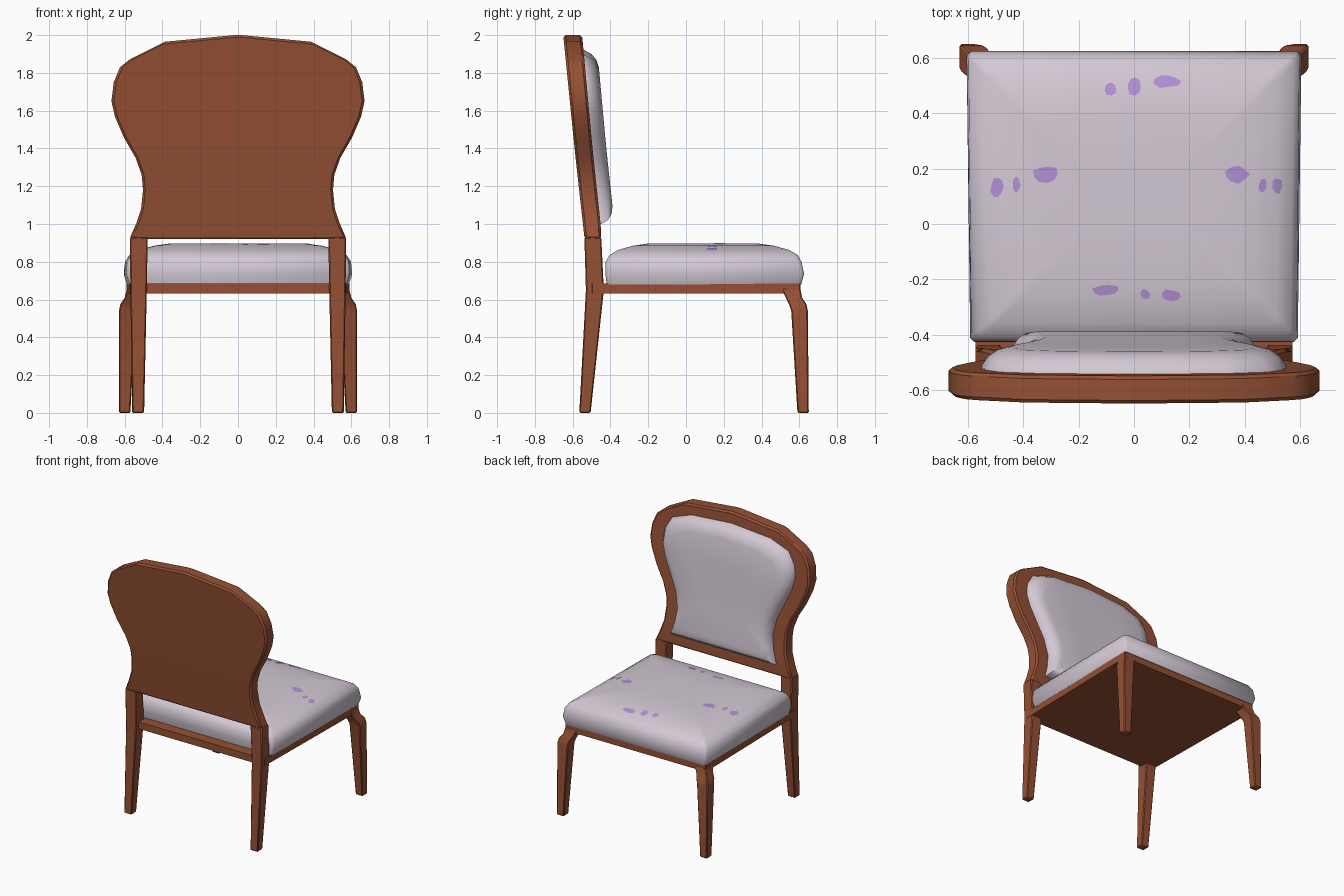
import bpy, bmesh, math, random
from mathutils import Vector
from mathutils.bvhtree import BVHTree

if "Cube" in bpy.data.objects:
    bpy.data.objects.remove(bpy.data.objects["Cube"])

random.seed(4)


def material(name, rgb):
    m = bpy.data.materials.new(name)
    m.diffuse_color = (*rgb, 1)
    m.use_nodes = True
    m.node_tree.nodes["Principled BSDF"].inputs["Base Color"].default_value = m.diffuse_color
    return m


WOOD = material("brown wood", (0.30, 0.08, 0.034))
CLOTH = material("pale lilac cloth", (0.65, 0.58, 0.66))
SPOT = material("purple spots", (0.45, 0.28, 0.67))


def finish(bm, name, mat, angle=40, bevel=0):
    bmesh.ops.recalc_face_normals(bm, faces=bm.faces)
    me = bpy.data.meshes.new(name)
    bm.to_mesh(me)
    bm.free()
    me.materials.append(mat)
    me.shade_smooth()
    me.set_sharp_from_angle(angle=math.radians(angle))
    ob = bpy.data.objects.new(name, me)
    bpy.context.collection.objects.link(ob)
    if bevel:
        mod = ob.modifiers.new("soft edge", 'BEVEL')
        mod.width = bevel
        mod.segments = 1
        mod.limit_method = 'ANGLE'
        mod.angle_limit = math.radians(60)
    return ob


def loft(rings):
    """Bridge rings of equal length and cap both ends."""
    bm = bmesh.new()
    rows = [[bm.verts.new(p) for p in r] for r in rings]
    n = len(rows[0])
    for a, b in zip(rows, rows[1:]):
        for i in range(n):
            j = (i + 1) % n
            bm.faces.new((a[i], a[j], b[j], b[i]))
    bm.faces.new(rows[0])
    bm.faces.new(rows[-1])
    return bm


def rect(x0, x1, y0, y1, z):
    return [(x0, y0, z), (x1, y0, z), (x1, y1, z), (x0, y1, z)]


def interp(table, z):
    for (z0, v0), (z1, v1) in zip(table, table[1:]):
        if z <= z1:
            return v0 + (v1 - v0) * (z - z0) / (z1 - z0)
    return table[-1][1]


# Side profile shared by back legs, back frame and back cushion
FRONT = [(0, -0.505), (0.65, -0.435), (1.0, -0.452), (1.4, -0.495), (2, -0.55)]
BACK = [(0, -0.565), (0.65, -0.53), (0.92, -0.537), (1.4, -0.59), (2, -0.65)]


def yf(z):
    return interp(FRONT, z)


def yb(z):
    return interp(BACK, z)


# Back frame: balloon outline as half widths by height
outline = [(0.92, 0.575), (1.0, 0.54), (1.08, 0.513), (1.18, 0.503), (1.26, 0.51),
           (1.35, 0.542), (1.46, 0.605), (1.57, 0.652), (1.65, 0.67), (1.75, 0.658),
           (1.83, 0.625), (1.87, 0.575), (1.965, 0.385), (2.0, 0.02)]
finish(loft([rect(-w, w, yb(z), yf(z), z) for z, w in outline]), "back_frame", WOOD, 35, 0.012)

# Back cushion: rings of the inset outline, shrinking as they rise
half = [(0.44, 1.0), (0.41, 1.1), (0.395, 1.2), (0.42, 1.33), (0.475, 1.45), (0.53, 1.57),
        (0.552, 1.66), (0.54, 1.75), (0.485, 1.84), (0.33, 1.895)]
loop = half + [(0, 1.92)] + [(-x, z) for x, z in reversed(half)]
rings = []
for s, off in [(1, -0.02), (1, 0.005), (0.955, 0.04), (0.89, 0.063), (0.8, 0.073), (0.4, 0.073)]:
    ring = []
    for x, z in loop:
        zz = 1.465 + (z - 1.465) * s
        ring.append((x * s, yf(zz) + off, zz))
    rings.append(ring)
finish(loft(rings), "back_cushion", CLOTH, 60)

# Legs, left and right
for sx, side in ((-1, "left"), (1, "right")):
    rear = [(0, 0.497, 0.56), (0.65, 0.483, 0.57), (0.93, 0.478, 0.572)]
    finish(loft([rect(sx * a, sx * b, yb(z), yf(z), z) for z, a, b in rear]),
           "back_leg_" + side, WOOD, 30, 0.006)
    # z, inner x, outer x, inner y, outer y
    fore = [(0, 0.57, 0.63, 0.59, 0.65), (0.54, 0.54, 0.63, 0.557, 0.645),
            (0.575, 0.53, 0.623, 0.545, 0.638), (0.61, 0.512, 0.6, 0.528, 0.615),
            (0.66, 0.49, 0.588, 0.505, 0.605)]
    finish(loft([rect(sx * a, sx * b, c, d, z) for z, a, b, c, d in fore]),
           "front_leg_" + side, WOOD, 40, 0.006)


def taper(z, xb, xf, y0, y1, c):
    """Tapered rectangle with clipped corners."""
    right = [(xb - c, y0), (xb, y0 + c), (xf, y1 - c), (xf - c, y1)]
    return [(x, y, z) for x, y in right + [(-x, y) for x, y in reversed(right)]]


# Seat rail board
finish(loft([taper(z, 0.572, 0.59, -0.5, 0.605, 0.005) for z in (0.632, 0.684)]), "seat_rail", WOOD, 30)

# Seat cushion
seat = loft([taper(*r) for r in [
    (0.68, 0.575, 0.588, -0.42, 0.61, 0.012), (0.735, 0.592, 0.605, -0.427, 0.625, 0.015),
    (0.80, 0.588, 0.598, -0.425, 0.612, 0.018), (0.835, 0.566, 0.575, -0.405, 0.592, 0.02),
    (0.863, 0.515, 0.522, -0.36, 0.545, 0.02), (0.885, 0.44, 0.445, -0.28, 0.465, 0.02),
    (0.897, 0.355, 0.36, -0.2, 0.38, 0.02), (0.898, 0.15, 0.15, 0, 0.18, 0.01)]])
tree = BVHTree.FromBMesh(seat)
finish(seat, "seat_cushion", CLOTH, 60)

# Purple spots laid on the seat: x, y, x radius, y radius
bm = bmesh.new()
spots = [(-0.085, 0.49, 0.025, 0.025), (0, 0.5, 0.028, 0.035), (0.12, 0.515, 0.05, 0.025),
         (-0.495, 0.135, 0.025, 0.04), (-0.425, 0.14, 0.015, 0.03), (-0.32, 0.18, 0.05, 0.035),
         (0.37, 0.18, 0.045, 0.035), (0.465, 0.14, 0.015, 0.03), (0.52, 0.14, 0.02, 0.03),
         (-0.1, -0.24, 0.05, 0.02), (0.04, -0.255, 0.02, 0.02), (0.135, -0.26, 0.04, 0.025)]
for x, y, rx, ry in spots:
    pts = [(x, y)]
    for k in range(9):
        a, r = math.tau * k / 9, random.uniform(0.75, 1.1)
        pts.append((x + rx * r * math.cos(a), y + ry * r * math.sin(a)))
    vs = []
    for px, py in pts:
        hit = tree.ray_cast(Vector((px, py, 2)), Vector((0, 0, -1)))[0]
        vs.append(bm.verts.new((px, py, hit.z + 0.003)))
    for k in range(9):
        bm.faces.new((vs[0], vs[1 + k], vs[1 + (k + 1) % 9]))
finish(bm, "seat_spots", SPOT, 60)
